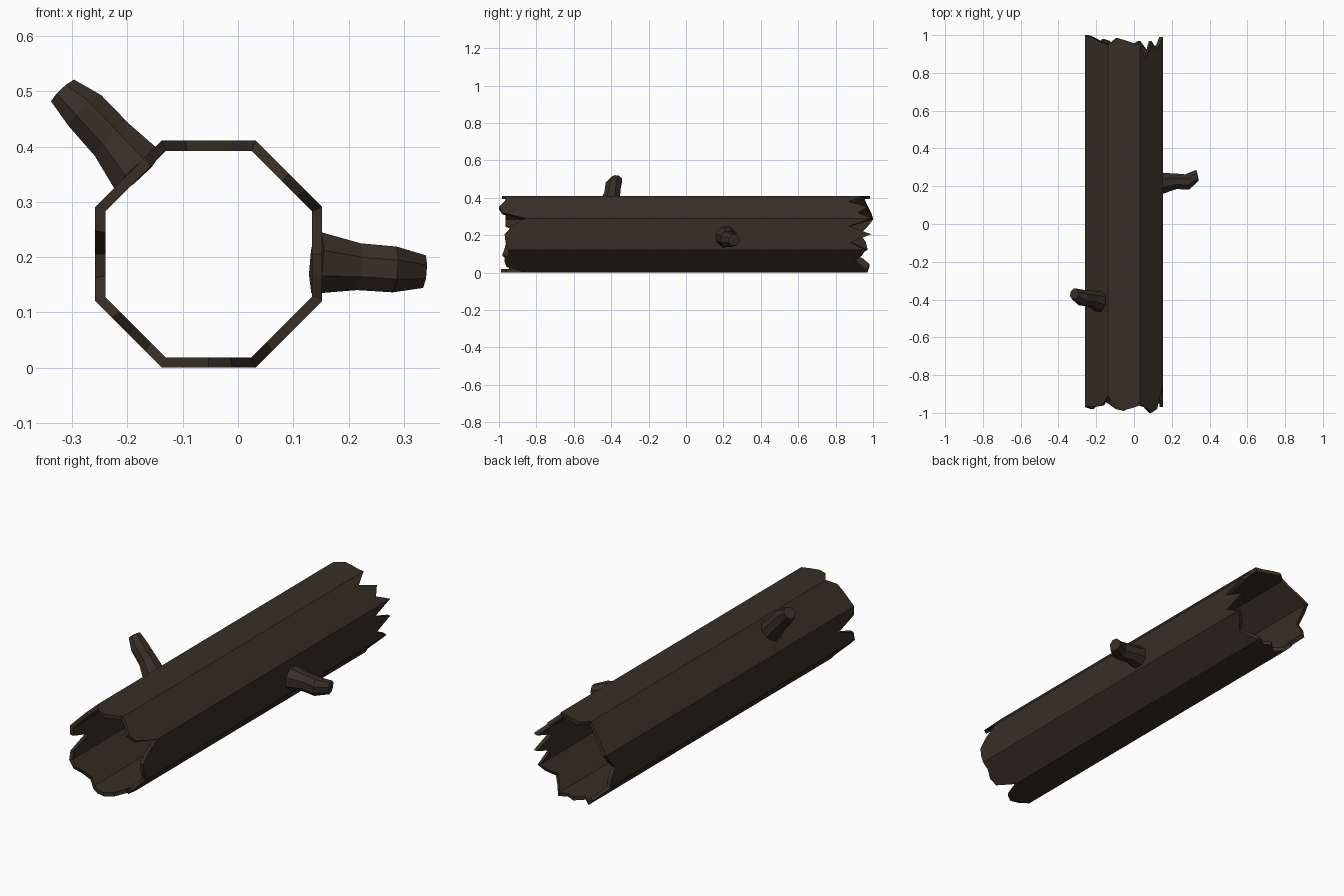
import bpy, bmesh, math
from mathutils import Vector

cube = bpy.data.objects.get("Cube")
if cube:
    bpy.data.objects.remove(cube)

# Single dark bark colour
bark = bpy.data.materials.new("dark_bark")
bark.use_nodes = True
colour = (0.038, 0.028, 0.019, 1)
bark.diffuse_color = colour
bsdf = bark.node_tree.nodes["Principled BSDF"]
bsdf.inputs["Base Color"].default_value = colour
bsdf.inputs["Roughness"].default_value = 0.9


def finish(name, bm):
    bmesh.ops.recalc_face_normals(bm, faces=bm.faces)
    mesh = bpy.data.meshes.new(name)
    bm.to_mesh(mesh)
    bm.free()
    mesh.materials.append(bark)
    obj = bpy.data.objects.new(name, mesh)
    bpy.context.collection.objects.link(obj)
    return obj


# Hollow eight-sided trunk: splinter lengths, four per side, from upper right round
FRONT = [.86, .98, 1, .97,  .96, .975, .985, .97,  .91, .96, .965, .965,
         .965, .965, .84, .96,  .97, .98, .95, .93,  .95, .98, .99, .96,
         .85, .96, .97, .95,  .95, .965, .97, .93]
BACK = [.99, .92, .97, .87,  .95, .96, .975, .985,  .95, .96, .975, .99,
        1, .97, .93, .96,  .97, .9, .95, .98,  .97, .93, .97, .95,
        .97, .93, .9, .94,  .96, .88, .99, .87]
CENTRE = Vector((-0.053, 0, 0.2055))
RADIUS, INNER = 0.2224, 0.91


def corner(k):
    a = math.radians(45 * k + 22.5)
    return Vector((math.cos(a), 0, math.sin(a))) * RADIUS


def trunk():
    bm = bmesh.new()
    rings = []
    for scale, lengths, side in ((1, FRONT, -1), (1, BACK, 1),
                                 (INNER, BACK, 1), (INNER, FRONT, -1)):
        ring = []
        for i, length in enumerate(lengths):
            p = corner(i // 4).lerp(corner(i // 4 + 1), i % 4 / 4) * scale
            ring.append(bm.verts.new(CENTRE + p + Vector((0, side * length, 0))))
        rings.append(ring)
    # outer wall, back rim, inner wall, front rim
    for r in range(4):
        a, b = rings[r], rings[(r + 1) % 4]
        for i in range(len(a)):
            j = (i + 1) % len(a)
            bm.faces.new((a[i], a[j], b[j], b[i]))
    return finish("hollow_trunk", bm)


# Crooked branch stubs: swept octagons along a short path of (x, y, z, radius)
def branch(name, path):
    bm = bmesh.new()
    points = [Vector(p[:3]) for p in path]
    axis = (points[-1] - points[0]).normalized()
    u = axis.cross(Vector((0, 1, 0))).normalized()
    v = axis.cross(u)
    rings = []
    for centre, p in zip(points, path):
        angles = [math.tau * (k + 0.5) / 8 for k in range(8)]
        rings.append([bm.verts.new(centre + (u * math.cos(a) + v * math.sin(a)) * p[3])
                      for a in angles])
    for a, b in zip(rings, rings[1:]):
        for i in range(8):
            j = (i + 1) % 8
            bm.faces.new((a[i], a[j], b[j], b[i]))
    bm.faces.new(rings[0])
    bm.faces.new(rings[-1])
    return finish(name, bm)


trunk()
branch("side_branch", [(.142, .215, .19, .06), (.215, .227, .183, .046),
                       (.28, .222, .178, .045), (.335, .257, .174, .032)])
branch("upper_branch", [(-.18, -.41, .355, .058), (-.226, -.395, .41, .046),
                        (-.275, -.39, .463, .044), (-.316, -.37, .5, .031)])
